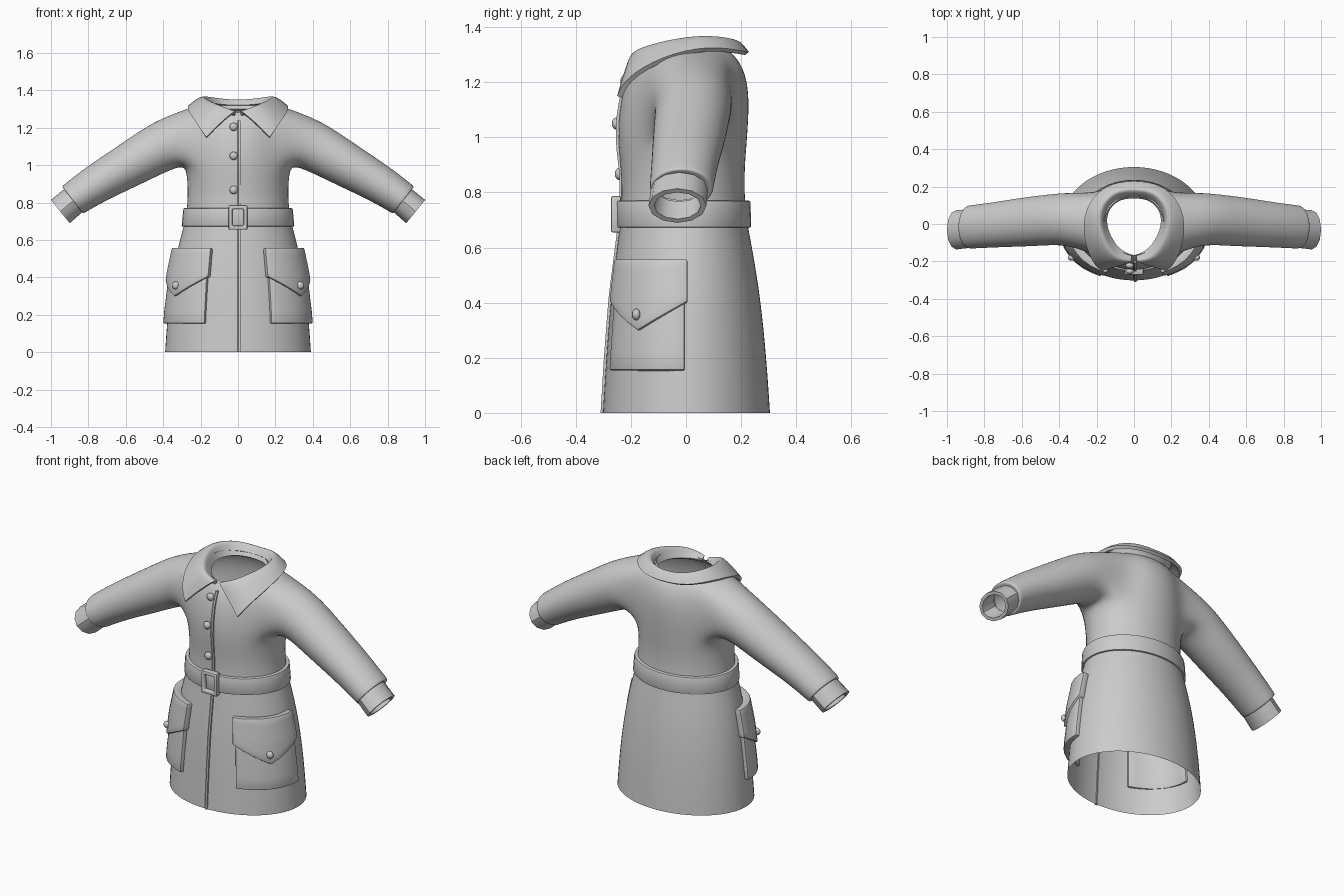
import bpy, bmesh
from math import sin, cos, pi, radians
from mathutils import Vector

if "Cube" in bpy.data.objects:
    bpy.data.objects.remove(bpy.data.objects["Cube"])

# Body rows: half width, front y, back y, then z at sides / front / back
ROWS = [(.39, -.302, .305, 0, 0, 0), (.377, -.29, .292, .2, .2, .2),
        (.35, -.273, .27, .42, .42, .42), (.312, -.25, .24, .6, .6, .6),
        (.276, -.235, .216, .72, .72, .72), (.266, -.232, .21, .85, .85, .85),
        (.274, -.247, .22, .97, .98, .98), (.272, -.244, .228, 1.08, 1.08, 1.09),
        (.258, -.228, .226, 1.21, 1.17, 1.19), (.215, -.2, .2, 1.325, 1.24, 1.27),
        (.16, -.165, .15, 1.337, 1.28, 1.32)]


def row_point(row, t):
    hx, yf, yb, zs, zf, zb = row
    s = sin(t)
    return Vector((hx * cos(t), s * (yb if s > 0 else -yf),
                   zs + ((zb if s > 0 else zf) - zs) * s * s))


def surf(t, z, off=0.0):
    """Point on the coat body at ring angle t and height z, pushed outward."""
    pts = [row_point(r, t) for r in ROWS]
    for a, b in zip(pts, pts[1:]):
        if z <= b.z:
            break
    p = a.lerp(b, (z - a.z) / (b.z - a.z))
    n = Vector((p.x / .14, p.y / .08, 0)).normalized()
    return Vector((p.x, p.y, z)) + n * off


def make(name, verts, faces, recalc=True):
    me = bpy.data.meshes.new(name)
    me.from_pydata([tuple(v) for v in verts], [], faces)
    ob = bpy.data.objects.new(name, me)
    bpy.context.collection.objects.link(ob)
    if recalc:
        bm = bmesh.new()
        bm.from_mesh(me)
        bmesh.ops.recalc_face_normals(bm, faces=bm.faces)
        bm.to_mesh(me)
        bm.free()
    return ob


def loft(name, rings, wrap=False, caps=False):
    n, m = len(rings[0]), len(rings)
    faces = [(i * n + j, i * n + (j + 1) % n, (i + 1) % m * n + (j + 1) % n, (i + 1) % m * n + j)
             for i in range(m if wrap else m - 1) for j in range(n)]
    if caps:
        faces += [tuple(range(n)), tuple(range((m - 1) * n, m * n))]
    return make(name, [p for r in rings for p in r], faces)


def finish(ob, mirror=False, subsurf=0, solid=0, bevel=0, angle=35):
    if mirror:
        ob.modifiers.new("Mirror", 'MIRROR')
    if subsurf:
        m = ob.modifiers.new("Subsurf", 'SUBSURF')
        m.levels = m.render_levels = subsurf
        m.boundary_smooth = 'PRESERVE_CORNERS'
    if solid:
        m = ob.modifiers.new("Solidify", 'SOLIDIFY')
        m.thickness, m.offset = solid, -1
    if bevel:
        m = ob.modifiers.new("Bevel", 'BEVEL')
        m.width, m.segments, m.limit_method = bevel, 2, 'ANGLE'
    bpy.ops.object.select_all(action='DESELECT')
    ob.select_set(True)
    bpy.context.view_layer.objects.active = ob
    bpy.ops.object.convert(target='MESH')
    bpy.ops.object.shade_smooth_by_angle(angle=radians(angle))


def sleeve_ring(cx, cy, cz, tilt, h, w, n, s=1):
    """Oval ring square to a sleeve that slopes down by tilt degrees."""
    a = radians(tilt)
    out = []
    for k in range(n):
        f = -pi / 2 + (k - 2) * 2 * pi / n
        out.append(Vector((s * (cx + h * sin(f) * sin(a)), cy + w * cos(f), cz + h * sin(f) * cos(a))))
    return out


# Coat body with both sleeves grown out of the armholes
N, LO, HI = 16, 6, 9
verts = []
for r in ROWS:
    for i in range(N):
        p = row_point(r, 2 * pi * i / N)
        verts.append(Vector((p.x * 1.025, p.y * 1.025, p.z)))
faces = []
for r in range(len(ROWS) - 1):
    for i in range(N):
        if LO <= r < HI and i in (14, 15, 0, 1, 6, 7, 8, 9):
            continue
        faces.append((r * N + i, r * N + (i + 1) % N, (r + 1) * N + (i + 1) % N, (r + 1) * N + i))
SLEEVE = [(.36, .03, 1.125, 27, .137, .138), (.48, .02, 1.06, 28, .127, .135),
          (.6, .01, .99, 30, .117, .13), (.75, -.005, .905, 35, .104, .12),
          (.865, -.015, .828, 38, .094, .116), (.883, -.016, .814, 38, .092, .114),
          (.885, -.017, .812, 38, .086, .108), (.882, -.02, .815, 38, .066, .088)]
hole = ([(LO, c) for c in range(-2, 3)] + [(r, 2) for r in range(LO + 1, HI)] +
        [(HI, c) for c in range(2, -3, -1)] + [(r, -2) for r in range(HI - 1, LO, -1)])
for s in (1, -1):
    prev = [r * N + (c if s > 0 else 8 - c) % N for r, c in hole]
    for cx, cy, cz, tilt, h, w in SLEEVE:
        n = len(hole)
        cur = list(range(len(verts), len(verts) + n))
        verts += sleeve_ring(cx, cy, cz, tilt, h * 1.034, w * 1.034, n, s)
        faces += [(prev[k], prev[(k + 1) % n], cur[(k + 1) % n], cur[k]) for k in range(n)]
        prev = cur
finish(make("coat_body", verts, faces), subsurf=2, angle=60)

# Cuffs
finish(loft("cuffs", [sleeve_ring(*c, 12) for c in (
    (.855, -.022, .832, 39, .078, .103), (.95, -.031, .752, 39, .08, .105),
    (.95, -.031, .752, 39, .062, .085), (.88, -.025, .812, 39, .058, .08))]), mirror=True)

# Folded collar: inner edge, stand, ridge and outer edge at each station
stations = [((.012, -.165, 1.275), (.016, -.205, 1.292), (.17, -.25, 1.15)),
            ((.085, -.135, 1.285), (.105, -.2, 1.328), (.215, -.222, 1.215)),
            ((.145, -.03, 1.3), (.178, -.06, 1.364), (.272, -.09, 1.295)),
            ((.148, .06, 1.3), (.19, .07, 1.38), (.272, .08, 1.335)),
            ((.09, .13, 1.3), (.115, .175, 1.365), (.16, .215, 1.312)),
            ((0, .14, 1.3), (0, .185, 1.352), (0, .235, 1.308))]
cv = []
for a, b, c in stations:
    a, b, c = Vector(a), Vector(b), Vector(c)
    up = Vector((0, 0, .008))
    cv += [a, a.lerp(b, .6) + up * .5, b, b.lerp(c, .5) + up, c]
cf = [(i * 5 + j, i * 5 + j + 1, i * 5 + j + 6, i * 5 + j + 5) for i in range(5) for j in range(4)]
finish(make("collar", cv, cf, recalc=False), mirror=True, subsurf=2, solid=.018, angle=50)

# Front closing strip
zs = [1.24 * i / 30 for i in range(31)]
finish(loft("front_seam", [[(-.004, surf(-pi / 2, z, .001).y, z), (.004, surf(-pi / 2, z, .008).y, z),
                            (.014, surf(-pi / 2, z, .008).y, z), (.014, surf(-pi / 2, z, -.006).y, z)]
                           for z in zs], caps=True))

# Belt
rings = []
for i in range(40):
    t = 2 * pi * i / 40
    rings.append([surf(t, .672, -.01), surf(t, .672, .011), surf(t, .77, .02), surf(t, .77, -.01)])
finish(loft("belt", rings, wrap=True), bevel=.006)


# Buckle: rectangular frame and tongue plate
def rect(hx, hz, y):
    return [(x * hx, y, .721 + z * hz) for x, z in ((-1, -1), (1, -1), (1, 1), (-1, 1))]


finish(loft("buckle", [rect(.05, .066, -.235), rect(.05, .066, -.272),
                       rect(.03, .044, -.272), rect(.03, .044, -.235)], wrap=True), bevel=.007)


# Pockets and flaps wrapped on the skirt
def panel(name, low, high, t0, t1, off, thick):
    nu, nv = 8, 6
    v, f = [], []
    for i in range(nu + 1):
        u = i / nu
        t = -radians(t0 + (t1 - t0) * u)
        for j in range(nv + 1):
            z = low(u) + (high - low(u)) * j / nv
            v.append(surf(t, z, off + .01 * sin(pi * u)))
    for i in range(nu):
        for j in range(nv):
            a = i * (nv + 1) + j
            f.append((a, a + 1, a + nv + 2, a + nv + 1))
    finish(make(name, v, f, recalc=False), mirror=True, solid=thick, bevel=.006)


panel("pockets", lambda u: .155, .54, 1, 63, .02, .034)
panel("pocket_flaps", lambda u: .405 - .105 * (1 - abs(2 * u - 1)), .558, -1, 65, .032, .044)


# Buttons
def button(name, loc, r, mirror=False):
    bm = bmesh.new()
    bmesh.ops.create_uvsphere(bm, u_segments=12, v_segments=8, radius=r)
    bmesh.ops.scale(bm, vec=(1, .75, 1), verts=bm.verts)
    bmesh.ops.translate(bm, vec=loc, verts=bm.verts)
    me = bpy.data.meshes.new(name)
    bm.to_mesh(me)
    bm.free()
    ob = bpy.data.objects.new(name, me)
    bpy.context.collection.objects.link(ob)
    finish(ob, mirror=mirror, angle=60)


for z in (1.205, 1.05, .867):
    button("front_button", Vector((-.023, surf(-pi / 2, z, .008).y, z)), .022)
button("pocket_buttons", surf(-radians(33), .357, .044), .021, mirror=True)
